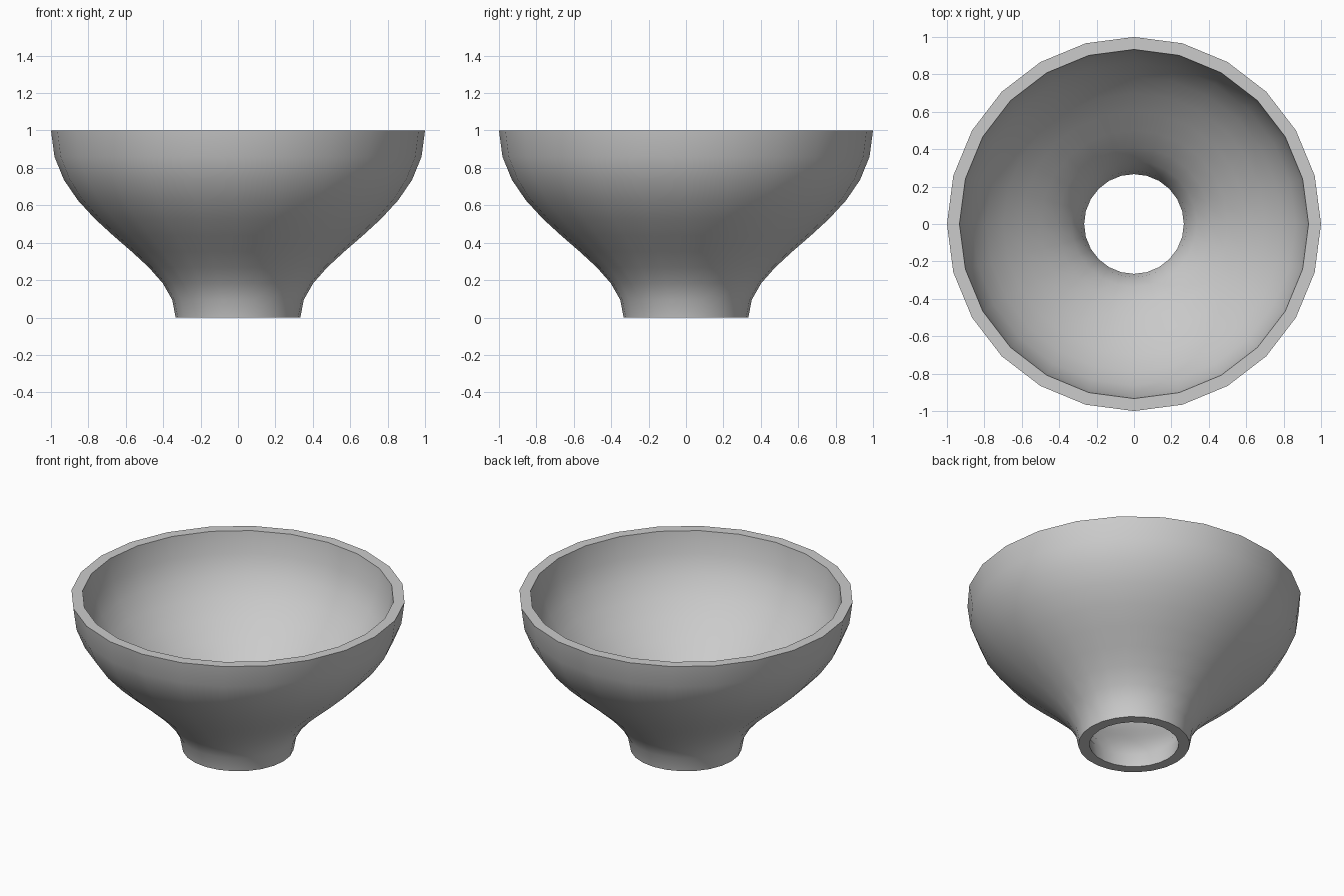
import bpy, bmesh, math
from mathutils import Vector
from mathutils.geometry import interpolate_bezier

if "Cube" in bpy.data.objects:
    bpy.data.objects.remove(bpy.data.objects["Cube"])

SIDES = 24
WALL = 0.0667

# S-shaped outer profile (radius, height), then the inner wall back down
outer = interpolate_bezier(Vector((0.3333, 0)), Vector((0.3333, 0.3333)),
                           Vector((1, 0.5)), Vector((1, 1)), 11)
profile = [(p[0], p[1]) for p in outer]
profile += [(r - WALL, z) for r, z in reversed(profile)]

# Closed profile spun around z
bm = bmesh.new()
rings = []
for r, z in profile:
    rings.append([bm.verts.new((r * math.cos(2 * math.pi * i / SIDES),
                                r * math.sin(2 * math.pi * i / SIDES), z))
                  for i in range(SIDES)])
for a, b in zip(rings, rings[1:] + rings[:1]):
    for i in range(SIDES):
        j = (i + 1) % SIDES
        bm.faces.new((a[i], a[j], b[j], b[i]))
bmesh.ops.recalc_face_normals(bm, faces=bm.faces)

mesh = bpy.data.meshes.new("funnel_bowl")
bm.to_mesh(mesh)
bm.free()
bowl = bpy.data.objects.new("funnel_bowl", mesh)
bpy.context.collection.objects.link(bowl)

# Smooth walls, crisp rims
bpy.context.view_layer.objects.active = bowl
bowl.select_set(True)
bpy.ops.object.shade_smooth_by_angle(angle=math.radians(40))
